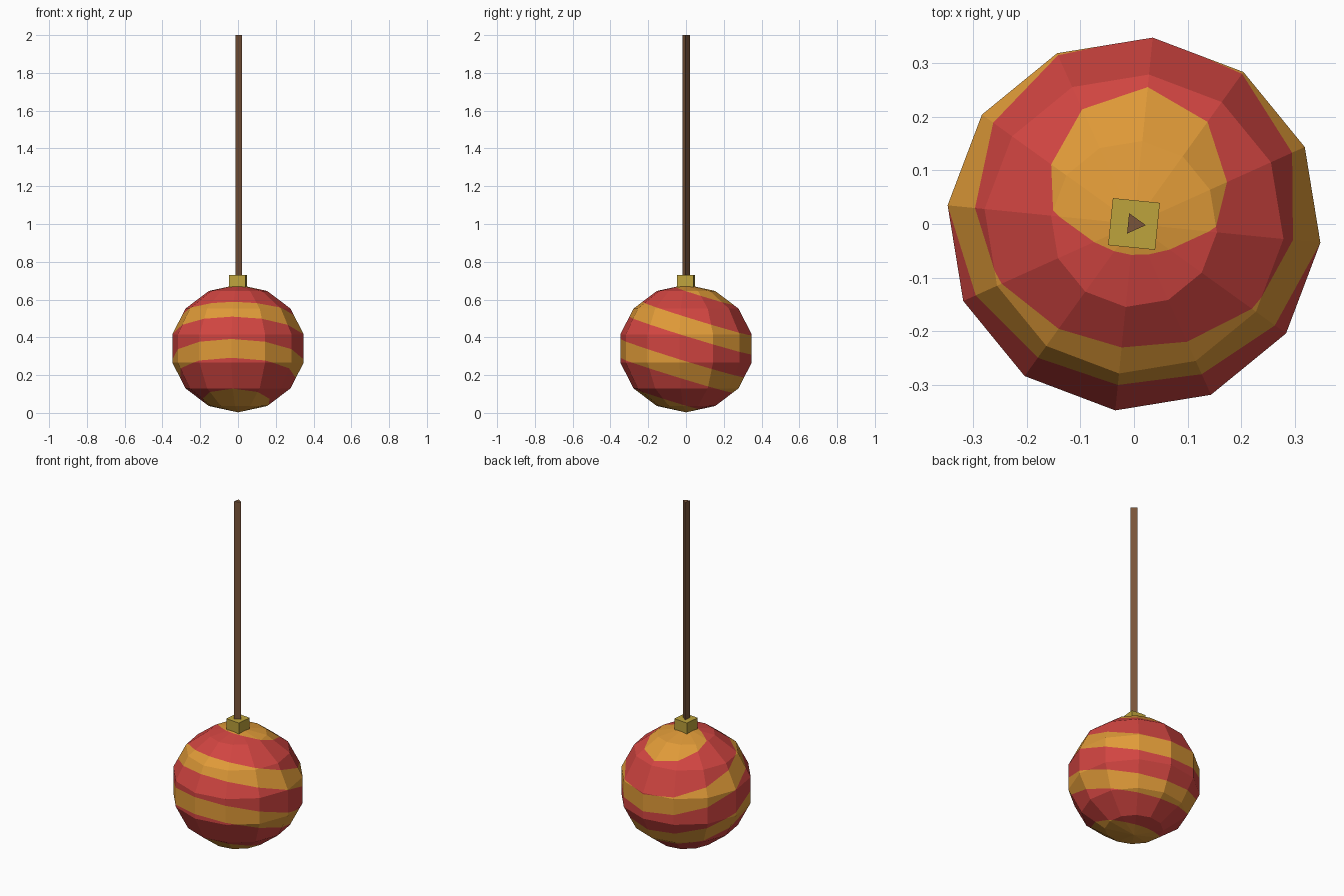
import bpy, bmesh, math
from mathutils import Matrix, Vector

if "Cube" in bpy.data.objects:
    bpy.data.objects.remove(bpy.data.objects["Cube"])

TURN = -0.1                              # whole ornament is turned slightly about z
CENTRE = Vector((0, 0, 0.341))


def material(name, rgb):
    m = bpy.data.materials.new(name)
    lin = [((c / 255 + 0.055) / 1.055) ** 2.4 for c in rgb]
    m.diffuse_color = (*lin, 1)
    m.use_nodes = True
    m.node_tree.nodes["Principled BSDF"].inputs["Base Color"].default_value = m.diffuse_color
    return m


def finish(bm, name, *mats):
    me = bpy.data.meshes.new(name)
    bm.to_mesh(me)
    bm.free()
    for m in mats:
        me.materials.append(m)
    ob = bpy.data.objects.new(name, me)
    bpy.context.collection.objects.link(ob)
    return ob


red = material("bauble red", (209, 69, 65))
orange = material("stripe orange", (223, 154, 56))
gold = material("cap gold", (190, 163, 60))
brown = material("cord brown", (122, 85, 58))
turn = Matrix.Rotation(TURN, 4, 'Z')

# Ball: faceted sphere, cut by parallel tilted planes into stripes
bm = bmesh.new()
bmesh.ops.create_uvsphere(bm, u_segments=12, v_segments=7, radius=1)
bmesh.ops.transform(bm, verts=bm.verts, matrix=Matrix.Translation(CENTRE) @ turn
                    @ Matrix.Diagonal((0.358, 0.358, 0.338, 1)))
normal = turn.to_3x3() @ Vector((0, math.sin(0.3), math.cos(0.3)))
bands = [(-1, -0.285), (-0.150, -0.055), (0.072, 0.168), (0.294, 1)]   # orange ranges
for cut in [c for band in bands for c in band if abs(c) < 1]:
    bmesh.ops.bisect_plane(bm, geom=bm.verts[:] + bm.edges[:] + bm.faces[:],
                           plane_co=CENTRE + normal * cut, plane_no=normal)
for f in bm.faces:
    d = (f.calc_center_median() - CENTRE).dot(normal)
    f.material_index = int(any(a < d < b for a, b in bands))
finish(bm, "ball", red, orange)

# Cap: small square block
bm = bmesh.new()
bmesh.ops.create_cube(bm, size=1, matrix=Matrix.Translation((0, 0, 0.685)) @ turn
                      @ Matrix.Diagonal((0.088, 0.088, 0.09, 1)))
finish(bm, "cap", gold)

# Cord: three-sided rod with one corner towards +x
bm = bmesh.new()
ring = [bm.verts.new(turn @ Vector((0.022 * math.cos(a), 0.022 * math.sin(a), 0.70)))
        for a in (0, math.tau / 3, 2 * math.tau / 3)]
base = bm.faces.new(ring)
top = bmesh.ops.extrude_face_region(bm, geom=[base])
bmesh.ops.translate(bm, vec=(0, 0, 1.30),
                    verts=[v for v in top["geom"] if isinstance(v, bmesh.types.BMVert)])
bmesh.ops.recalc_face_normals(bm, faces=bm.faces)
finish(bm, "cord", brown)
